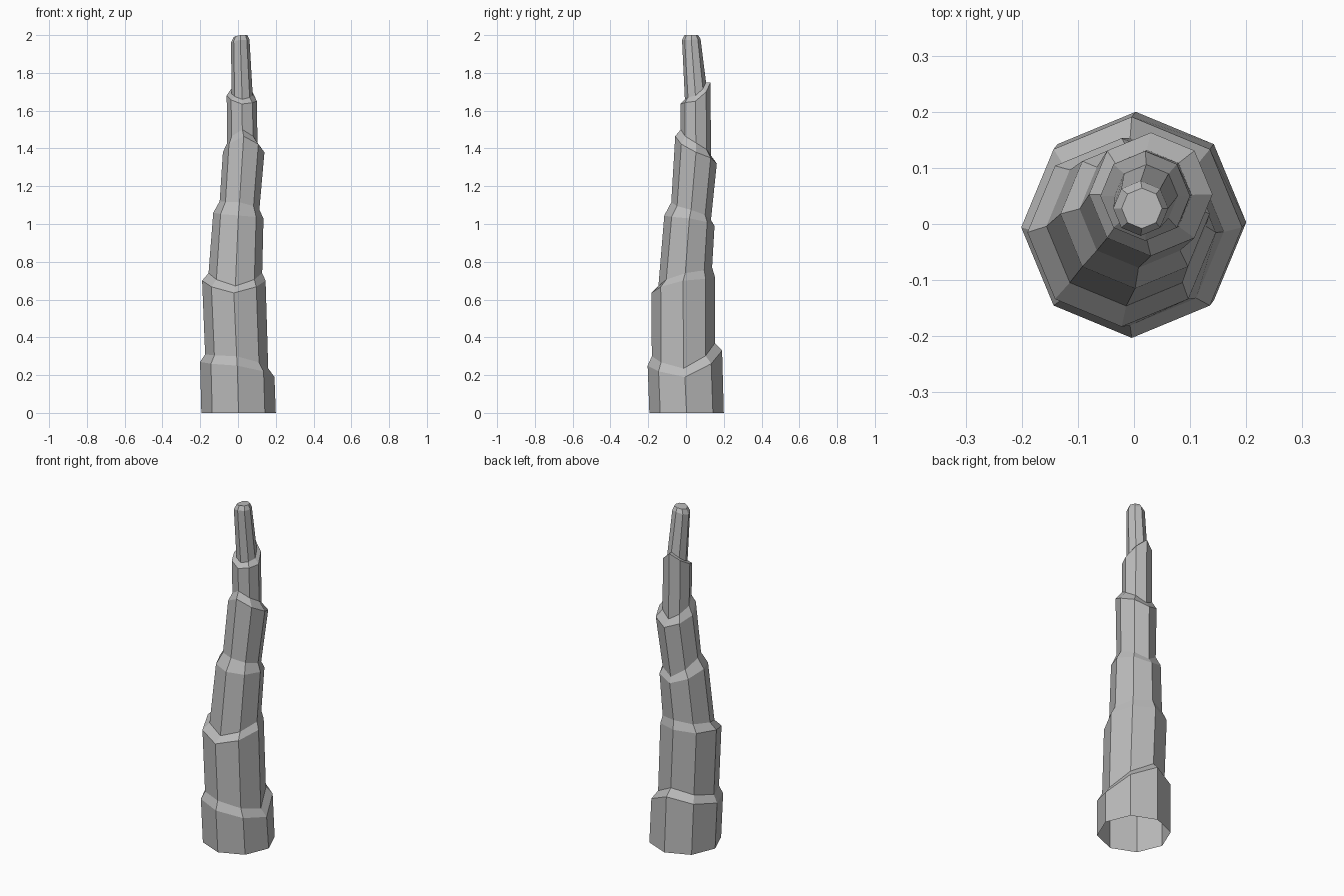
import bpy, bmesh
from math import cos, sin, pi

if "Cube" in bpy.data.objects:
    bpy.data.objects.remove(bpy.data.objects["Cube"], do_unlink=True)

SIDES = 8
stone = bpy.data.materials.new("plain_grey")
stone.use_nodes = True
grey = (0.5, 0.5, 0.5, 1)
stone.diffuse_color = grey
stone.node_tree.nodes["Principled BSDF"].inputs["Base Color"].default_value = grey

# Rings from the foot up: centre x, centre y, radius, heights at (right, back, left, front)
rings = [
    (.003, .003, .197, (0, 0, 0, 0)),
    (-.004, -.006, .197, (.19, .33, .27, .25)),        # first ledge
    (-.007, -.014, .167, (.235, .37, .31, .3)),
    (-.022, -.015, .168, (.7, .72, .7, .635)),         # second ledge
    (-.014, -.004, .142, (.74, .77, .74, .672)),
    (.002, .018, .133, (1.03, .99, 1.06, 1.045)),      # third ledge
    (.008, .027, .105, (1.075, 1.02, 1.12, 1.115)),
    (.03, .053, .11, (1.38, 1.32, 1.38, 1.465)),       # fourth ledge
    (.023, .052, .08, (1.43, 1.36, 1.43, 1.5)),
    (.02, .05, .08, (1.65, 1.75, 1.68, 1.635)),        # fifth ledge
    (.022, .05, .056, (1.68, 1.75, 1.69, 1.66)),
    (.012, .028, .049, (1.975, 1.98, 1.96, 1.975)),    # tip bevel
    (.014, .028, .036, (2, 2, 1.99, 2)),
]


def add_ring(bm, cx, cy, radius, heights):
    """Octagon whose diagonal corners take the mean of their neighbours' heights."""
    verts = []
    for i in range(SIDES):
        a = 2 * pi * i / SIDES
        z = (heights[i // 2] + heights[(i + 1) // 2 % 4]) / 2
        verts.append(bm.verts.new((cx + radius * cos(a), cy + radius * sin(a), z)))
    return verts


# Stepped, bent column, open at the foot and capped at the tip
bm = bmesh.new()
loops = [add_ring(bm, *r) for r in rings]
for low, high in zip(loops, loops[1:]):
    for i in range(SIDES):
        j = (i + 1) % SIDES
        bm.faces.new((low[i], low[j], high[j], high[i]))
bm.faces.new(loops[-1])

mesh = bpy.data.meshes.new("stepped_column")
bm.to_mesh(mesh)
bm.free()
mesh.materials.append(stone)
column = bpy.data.objects.new("stepped_column", mesh)
bpy.context.collection.objects.link(column)
